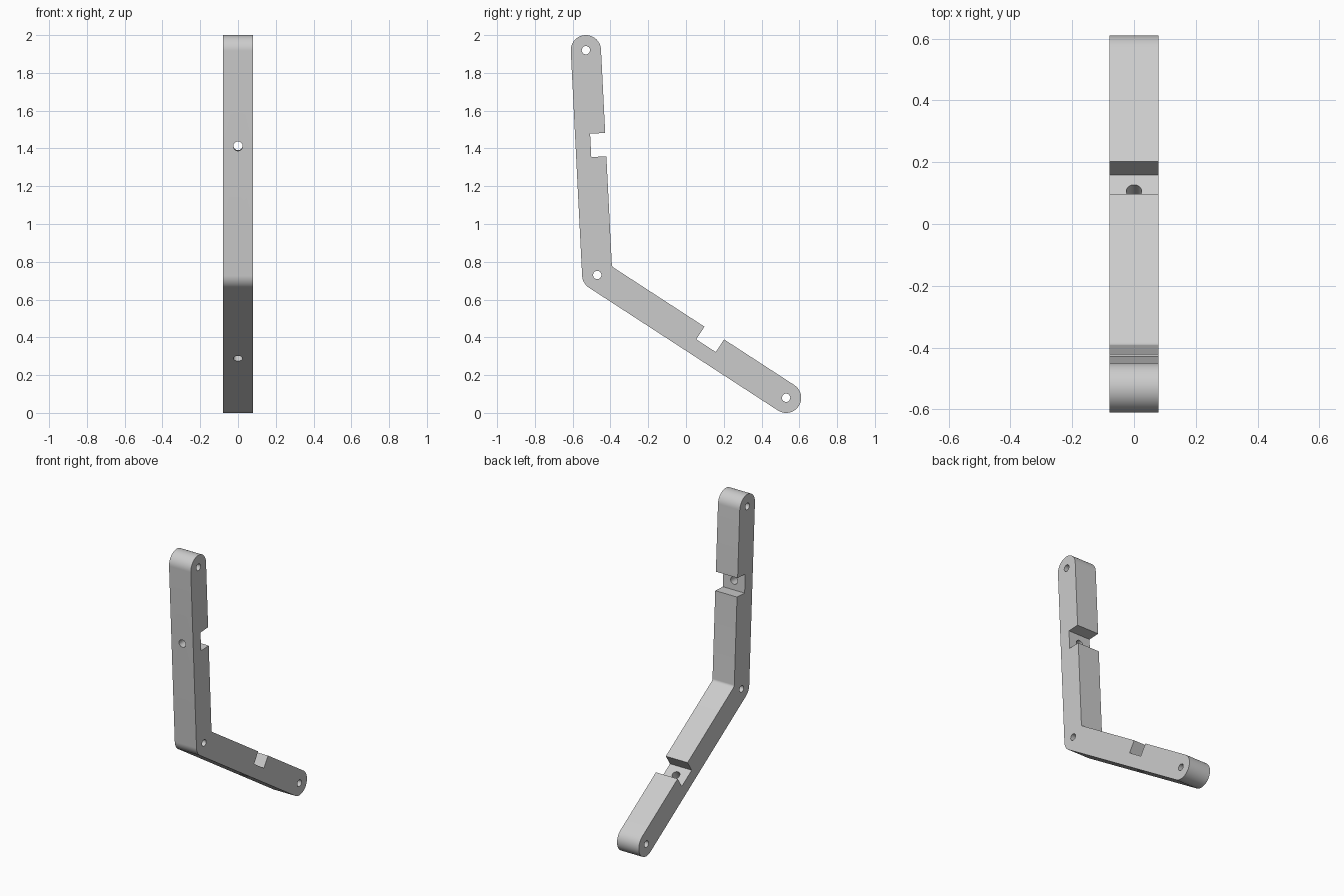
import bpy, bmesh, math
from mathutils import Vector

cube = bpy.data.objects.get("Cube")
if cube:
    bpy.data.objects.remove(cube, do_unlink=True)

HALF = 0.08            # half the bar thickness, also the end radius
FILLET = 0.02          # inside of the elbow
NOTCH_AT, NOTCH_W = 0.687, 0.124
tip = Vector((0, -0.53, 1.92))
elbow = Vector((0, -0.47, 0.73))
foot = Vector((0, 0.53, 0.08))

grey = bpy.data.materials.new("light_grey")
grey.use_nodes = True
colour = (0.6, 0.6, 0.6, 1)
grey.diffuse_color = colour
grey.node_tree.nodes["Principled BSDF"].inputs["Base Color"].default_value = colour


def ray(a):
    return Vector((0, math.cos(a), math.sin(a)))


def arc(centre, r, a0, a1, n):
    return [centre + r * ray(a0 + (a1 - a0) * i / n) for i in range(n + 1)]


# Direction of each arm and of its inner face
up = (tip - elbow).normalized()
down = (foot - elbow).normalized()
a_up = math.atan2(up.z, up.y) - math.pi / 2
a_down = math.atan2(down.z, down.y) + math.pi / 2
n_up, n_down = ray(a_up), ray(a_down)


def notch(along, normal, side):
    """Rectangular slot from the inner face down to the centre line."""
    first = elbow + along * (NOTCH_AT - side * NOTCH_W / 2)
    last = elbow + along * (NOTCH_AT + side * NOTCH_W / 2)
    return [first + normal * HALF, first, last, last + normal * HALF]


# Side outline of the bent bar
pi = math.pi
inner = elbow + (n_up + n_down) * (HALF + FILLET) / (1 + n_up.dot(n_down))
outline = (arc(tip, HALF, a_up, a_up + pi, 32)
           + arc(elbow, HALF, a_up + pi, a_down + pi, 14)
           + arc(foot, HALF, a_down + pi, a_down + 2 * pi, 32)
           + notch(down, n_down, -1)
           + arc(inner, -FILLET, a_down, a_up, 8)
           + notch(up, n_up, 1))

bm = bmesh.new()
face = bm.faces.new([bm.verts.new(p - Vector((HALF, 0, 0))) for p in outline])
extruded = bmesh.ops.extrude_face_region(bm, geom=[face])["geom"]
bmesh.ops.translate(bm, vec=(2 * HALF, 0, 0),
                    verts=[v for v in extruded if isinstance(v, bmesh.types.BMVert)])
bmesh.ops.recalc_face_normals(bm, faces=bm.faces)
mesh = bpy.data.meshes.new("bent_arm")
bm.to_mesh(mesh)
bm.free()
mesh.materials.append(grey)
arm = bpy.data.objects.new("bent_arm", mesh)
bpy.context.collection.objects.link(arm)

cutters = []


def drill(name, centre, axis, radius):
    bpy.ops.mesh.primitive_cylinder_add(vertices=32, radius=radius, depth=0.3, location=centre)
    cutter = bpy.context.object
    cutter.name = name
    cutter.rotation_euler = axis.to_track_quat("Z", "Y").to_euler()
    cutter.hide_render = True
    cutter.data.materials.append(grey)
    cutters.append(cutter)
    mod = arm.modifiers.new(name, "BOOLEAN")
    mod.object, mod.operation, mod.solver = cutter, "DIFFERENCE", "EXACT"


# Pivot holes across the bar, and one hole through the floor of each notch
for name, centre in (("tip", tip), ("elbow", elbow), ("foot", foot)):
    drill(name + "_pivot_hole", centre, Vector((1, 0, 0)), 0.022)
for name, along, normal in (("upper", up, n_up), ("lower", down, n_down)):
    drill(name + "_notch_hole", elbow + along * NOTCH_AT, normal, 0.025)

# Apply the cuts and drop the cutters
bpy.context.view_layer.update()
result = bpy.data.meshes.new_from_object(arm.evaluated_get(bpy.context.evaluated_depsgraph_get()))
arm.modifiers.clear()
arm.data = result
for cutter in cutters:
    bpy.data.objects.remove(cutter, do_unlink=True)

bpy.ops.object.select_all(action="DESELECT")
arm.select_set(True)
bpy.context.view_layer.objects.active = arm
bpy.ops.object.shade_smooth_by_angle(angle=math.radians(30))
